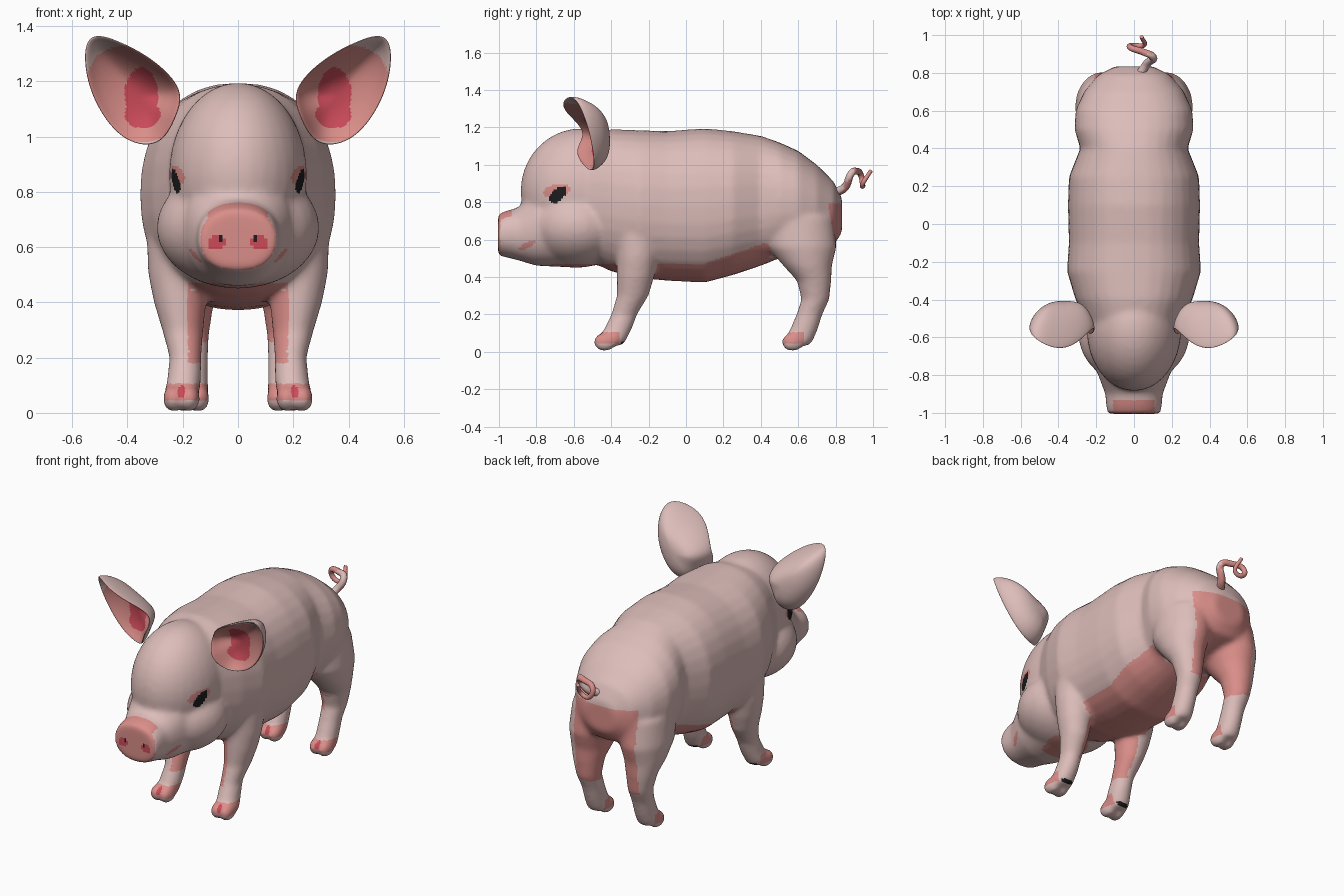
import bpy, bmesh, math
from mathutils import Vector, Matrix

if "Cube" in bpy.data.objects:
    bpy.data.objects.remove(bpy.data.objects["Cube"])


def material(name, colour):
    mat = bpy.data.materials.new(name)
    mat.use_nodes = True
    mat.diffuse_color = (*colour, 1)
    mat.node_tree.nodes["Principled BSDF"].inputs["Base Color"].default_value = (*colour, 1)
    return mat


MATERIALS = [material("pale pink skin", (.72, .51, .49)), material("rosy skin", (.7, .27, .25)),
             material("deep red", (.6, .07, .1)), material("black", (.012, .012, .013))]
SKIN, ROSY, RED, BLACK = range(len(MATERIALS))


def add_object(name, mesh):
    obj = bpy.data.objects.new(name, mesh)
    bpy.context.collection.objects.link(obj)
    if not mesh.materials:
        for mat in MATERIALS:
            mesh.materials.append(mat)
    mesh.shade_smooth()
    return obj


def baked(obj):
    """Mesh of an object with its modifiers applied."""
    return bpy.data.meshes.new_from_object(obj.evaluated_get(bpy.context.evaluated_depsgraph_get()))


def loft(bm, place, rings, power=1.0, sides=32):
    """Closed skin through oval rings (position, centre u, centre v, radius u, radius v)."""
    loops = []
    for pos, cu, cv, ru, rv in rings:
        loop = []
        for i in range(sides):
            a = math.tau * i / sides
            c, s = math.cos(a), math.sin(a)
            u = math.copysign(abs(c) ** power, c)
            v = math.copysign(abs(s) ** power, s)
            loop.append(bm.verts.new(place(pos, cu + ru * u, cv + rv * v)))
        loops.append(loop)
    for a, b in zip(loops, loops[1:]):
        for i in range(sides):
            j = (i + 1) % sides
            bm.faces.new((a[i], a[j], b[j], b[i]))
    bm.faces.new(loops[0][::-1])
    bm.faces.new(loops[-1])


def ball(bm, centre, radii):
    bmesh.ops.create_uvsphere(bm, u_segments=32, v_segments=20, radius=1,
                              matrix=Matrix.Translation(centre) @ Matrix.Diagonal((*radii, 1)))


def along_y(p, u, v):
    return (u, p, v)


bm = bmesh.new()
# torso: y, bottom, top, half width
TORSO = [(-.55, .5, 1.16, .24), (-.4, .43, 1.19, .31), (-.25, .395, 1.185, .355), (-.1, .38, 1.18, .345),
         (.1, .37, 1.195, .35), (.25, .41, 1.18, .345), (.4, .46, 1.155, .285), (.5, .5, 1.12, .315),
         (.6, .52, 1.075, .31), (.7, .54, 1, .265), (.79, .57, .91, .19), (.835, .64, .82, .1)]
loft(bm, along_y, [(y, 0, (lo + hi) / 2, w, (hi - lo) / 2) for y, lo, hi, w in TORSO], .88)
# head
ball(bm, (0, -.56, .86), (.25, .325, .335))
ball(bm, (0, -.58, .67), (.295, .27, .22))
SNOUT = [(-1.005, .515, .735, .14), (-.96, .505, .755, .148), (-.9, .49, .77, .152),
         (-.8, .46, .86, .19), (-.6, .45, .95, .24)]
loft(bm, along_y, [(y, 0, (lo + hi) / 2, w, (hi - lo) / 2) for y, lo, hi, w in SNOUT], .9)
# legs: height, x, y, radius x, radius y
FRONT_LEG = [(.62, .21, -.25, .12, .13), (.5, .215, -.26, .11, .11), (.4, .21, -.27, .095, .1),
             (.3, .2, -.285, .075, .085), (.2, .19, -.33, .058, .07), (.12, .195, -.365, .062, .075),
             (.06, .205, -.395, .064, .075), (.035, .205, -.4, .055, .06)]
REAR_LEG = [(.72, .15, .6, .15, .19), (.56, .17, .62, .142, .185), (.46, .18, .65, .115, .13),
            (.38, .18, .685, .09, .092), (.28, .175, .692, .07, .075), (.2, .17, .66, .062, .07),
            (.12, .17, .63, .062, .075), (.06, .17, .605, .064, .075), (.035, .17, .6, .055, .06)]
for side in (-1, 1):
    for leg, toe_y in ((FRONT_LEG, -.435), (REAR_LEG, .57)):
        loft(bm, lambda p, u, v: (side * u, v, p), leg)
        foot_x = leg[-1][1]
        for offset in (-.03, .03):
            ball(bm, (side * (foot_x + offset), toe_y, .052), (.038, .06, .05))
bmesh.ops.recalc_face_normals(bm, faces=bm.faces)

# fuse the parts into one smooth hide
raw = bpy.data.meshes.new("raw_hide")
bm.to_mesh(raw)
bm.free()
shell = add_object("raw_hide", raw)
fuse = shell.modifiers.new("fuse", "REMESH")
fuse.mode = "VOXEL"
fuse.voxel_size = .0125
blend = shell.modifiers.new("blend", "SMOOTH")
blend.factor = .5
blend.iterations = 14
hide = baked(shell)
bpy.data.objects.remove(shell)
body = add_object("body", hide)


def oval(u, v, cu, cv, ru, rv, tilt=0):
    du, dv = u - cu, v - cv
    c, s = math.cos(tilt), math.sin(tilt)
    return ((du * c + dv * s) / ru) ** 2 + ((dv * c - du * s) / rv) ** 2 < 1


def hide_colour(p, n):
    x, y, z = abs(p.x), p.y, p.z
    inward = n.x * (1 if p.x > 0 else -1) < -.25
    # eyes
    if y < -.5 and z > .75 and x > .1:
        if oval(y, z, -.685, .84, .056, .032, math.radians(45)):
            return BLACK
        if oval(y, z, -.69, .86, .075, .035, .2):
            return ROSY
    # snout disc, nostrils and the bar above them
    if y < -.9:
        if n.y < -.55:
            if oval(x, z, .062, .63, .013, .012):
                return BLACK
            return RED if oval(x, z, .078, .615, .032, .024) else ROSY
        if n.z > .5 and y < -.935 and x < .11:
            return ROSY
    # mouth corner and chin
    if oval(y, z, -.85, .57, .05, .016, .5) and x > .1:
        return ROSY
    # feet
    if z < .105:
        front = y < 0
        toe_x, heel = (.205, -.36) if front else (.17, .63)
        if n.y < -.4 and oval(x, z, toe_x, .075, .015, .024):
            return RED
        if front and y > heel + .01 and z < .055:
            return BLACK
        return ROSY if y < heel and z > .045 else SKIN
    # inner legs, belly and rump
    if .18 < z < .5 and inward and (y < 0 or z > .26):
        return ROSY
    if -.72 < y < .45 and z > .34 and x < .27 and n.z < -.5 and z < .47 + max(0, y - .1) * .35:
        return ROSY
    if y > .4 and .27 < z < .79 and x < .21 and (n.y > .35 or n.z < -.3) and (y > .6 or x < .12):
        return ROSY
    return SKIN


for poly in hide.polygons:
    poly.material_index = hide_colour(poly.center, poly.normal)

# ears: a cupped rim with an inner hollow and a rounded back
RIM = [Vector(p) for p in ((.19, -.52, 1.17), (.3, -.65, 1.28), (.42, -.68, 1.345), (.56, -.6, 1.395),
                           (.56, -.53, 1.22), (.5, -.5, 1.08), (.41, -.49, .975), (.28, -.52, .955),
                           (.22, -.62, 1.07))]
HOLLOW, BACK = Vector((.35, -.46, 1.14)), Vector((.35, -.4, 1.14))


def ear_ring(bm, centre, size, bulge, side):
    ring = []
    for p in RIM:
        q = centre.lerp(p, size)
        q.y = p.y + (centre.y - p.y) * bulge
        ring.append(bm.verts.new((side * q.x, q.y, q.z)))
    return ring


for side, name in ((1, "left_ear"), (-1, "right_ear")):
    bm = bmesh.new()
    rings = [ear_ring(bm, c, s, b, side) for c, s, b in (
        (BACK, .35, .97), (BACK, .75, .7), (BACK, .97, .25), (HOLLOW, 1, 0), (HOLLOW, .93, .06),
        (HOLLOW, .8, .4), (HOLLOW, .55, .75), (HOLLOW, .25, .95))]
    for a, b in zip(rings, rings[1:]):
        for i in range(len(RIM)):
            j = (i + 1) % len(RIM)
            bm.faces.new((a[i], a[j], b[j], b[i]))
    bm.faces.new(rings[0])
    bm.faces.new(rings[-1])
    bmesh.ops.recalc_face_normals(bm, faces=bm.faces)
    cage = bpy.data.meshes.new(name + "_cage")
    bm.to_mesh(cage)
    bm.free()
    temp = add_object(name + "_cage", cage)
    temp.modifiers.new("round", "SUBSURF").levels = 3
    mesh = baked(temp)
    bpy.data.objects.remove(temp)
    inner = len(mesh.polygons) * 4 // 7
    for i, poly in enumerate(mesh.polygons):
        x, z = abs(poly.center.x), poly.center.z
        if poly.normal.y < -.1 and oval(x, z, .375, 1.155, .19, .16, .75):
            red = oval(x, z, .35, 1.15, .06, .1) or oval(x, z, .345, 1.08, .065, .05)
            poly.material_index = RED if red else ROSY
    add_object(name, mesh)

# curly tail
curve = bpy.data.curves.new("tail", "CURVE")
curve.dimensions = "3D"
curve.bevel_depth = .019
curve.bevel_resolution = 3
curve.use_fill_caps = True
PATH = [(.03, .79, .85), (.07, .85, .88), (.1, .885, .955), (.05, .91, .965), (-.02, .935, .945),
        (.0, .945, .89), (.05, .945, .9), (.04, .99, .97)]
spline = curve.splines.new("BEZIER")
spline.bezier_points.add(len(PATH) - 1)
for i, (point, co) in enumerate(zip(spline.bezier_points, PATH)):
    point.co = co
    point.handle_left_type = point.handle_right_type = "AUTO"
    point.radius = 1.25 - .1 * i
wire = bpy.data.objects.new("tail_path", curve)
bpy.context.collection.objects.link(wire)
tail_mesh = baked(wire)
bpy.data.objects.remove(wire)
tail = add_object("tail", tail_mesh)
for poly in tail_mesh.polygons:
    poly.material_index = ROSY if poly.center.y > .9 or poly.normal.z < -.3 else SKIN
